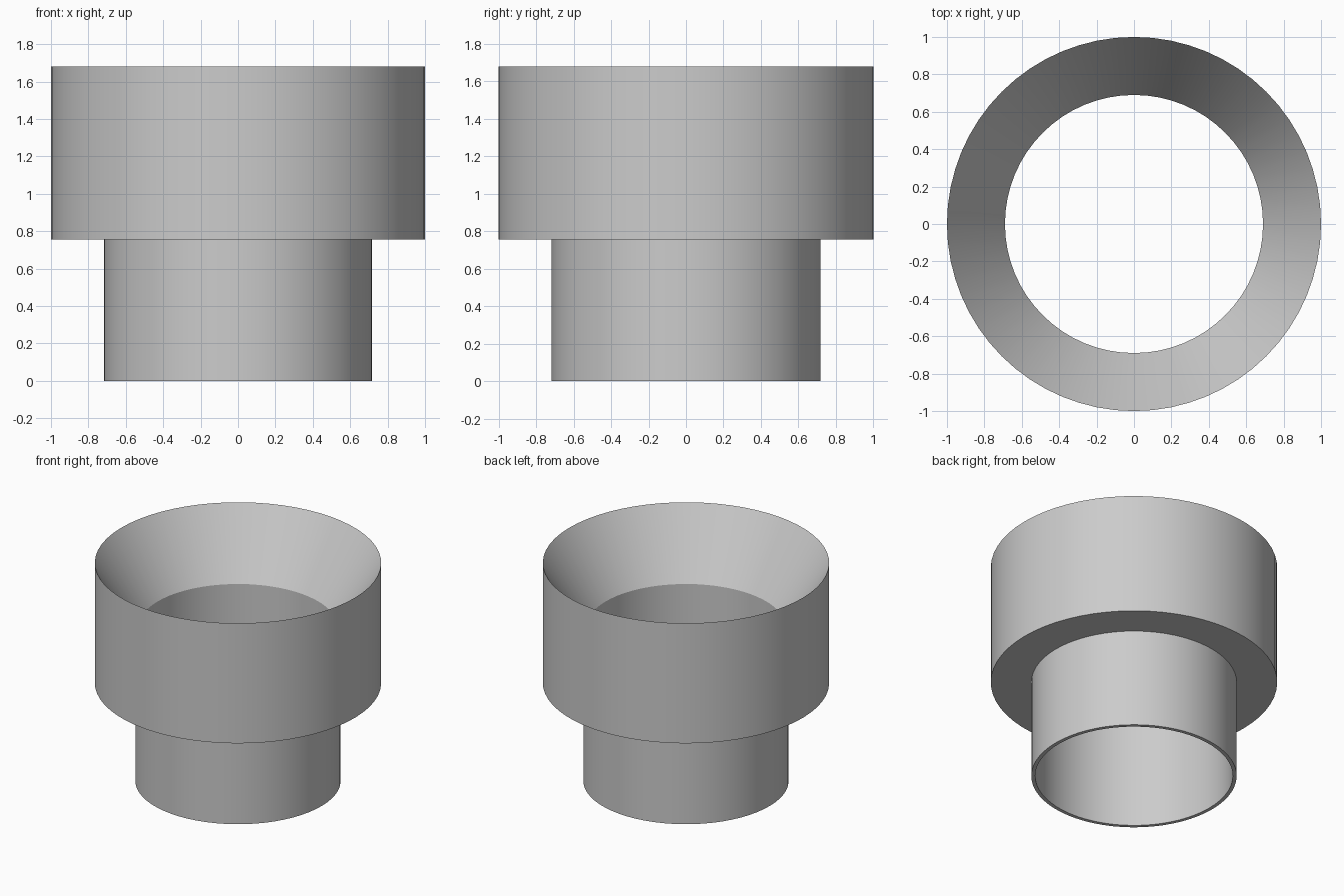
import bpy
import bmesh
import math

SEGMENTS = 64

cube = bpy.data.objects.get("Cube")
if cube:
    bpy.data.objects.remove(cube, do_unlink=True)

# Single plain grey material
grey = bpy.data.materials.new("plain grey")
grey.use_nodes = True
colour = (0.6, 0.6, 0.6, 1.0)
grey.diffuse_color = colour
grey.node_tree.nodes["Principled BSDF"].inputs["Base Color"].default_value = colour


def lathe(name, profile):
    """Revolve a closed (radius, height) outline around the z axis."""
    bm = bmesh.new()
    verts = [bm.verts.new((r, 0, z)) for r, z in profile]
    edges = [bm.edges.new((verts[i - 1], verts[i])) for i in range(len(verts))]
    bmesh.ops.spin(bm, geom=verts + edges, cent=(0, 0, 0), axis=(0, 0, 1),
                   angle=math.tau, steps=SEGMENTS, use_merge=True)
    bmesh.ops.remove_doubles(bm, verts=bm.verts[:], dist=0.0001)
    bmesh.ops.recalc_face_normals(bm, faces=bm.faces[:])
    mesh = bpy.data.meshes.new(name)
    bm.to_mesh(mesh)
    bm.free()
    mesh.materials.append(grey)
    obj = bpy.data.objects.new(name, mesh)
    bpy.context.collection.objects.link(obj)
    bpy.ops.object.select_all(action="DESELECT")
    obj.select_set(True)
    bpy.context.view_layer.objects.active = obj
    bpy.ops.object.shade_smooth_by_angle(angle=math.radians(25))
    return obj


# Thin spigot, wide collar, conical mouth and straight bore in one outline
bore, spigot, collar = 0.69, 0.717, 1.0
shoulder_z, throat_z, rim_z = 0.755, 1.195, 1.68
lathe("funnel_adapter", [
    (bore, 0),
    (spigot, 0),
    (spigot, shoulder_z),
    (collar, shoulder_z),
    (collar, rim_z),
    (bore, throat_z),
])
